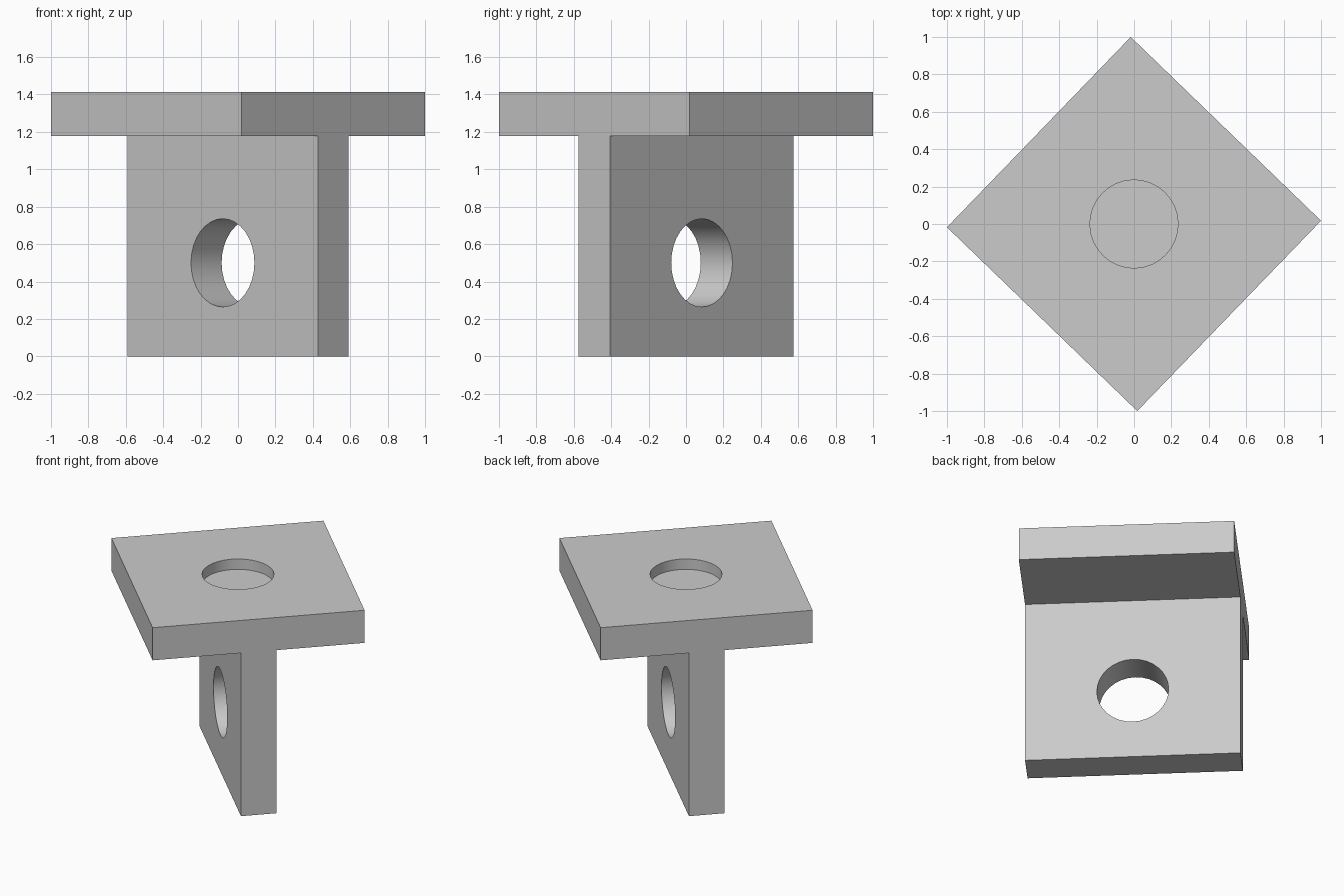
import bpy, bmesh, math
from mathutils import Matrix

cube = bpy.data.objects.get("Cube")
if cube:
    bpy.data.objects.remove(cube, do_unlink=True)

SIDE = 1.4144             # plate side, also the overall height
H = SIDE / 2
T = SIDE / 6              # thickness of both walls
RADIUS = SIDE / 6         # hole radius
RECESS = 0.075            # depth of the blind hole in the top
TURN = Matrix.Rotation(math.radians(46), 4, 'Z')

grey = bpy.data.materials.new("plain grey")
grey.use_nodes = True
color = (0.6, 0.6, 0.6, 1)
grey.diffuse_color = color
grey.node_tree.nodes["Principled BSDF"].inputs["Base Color"].default_value = color


def make_object(name, bm):
    bmesh.ops.recalc_face_normals(bm, faces=bm.faces[:])
    mesh = bpy.data.meshes.new(name)
    bm.to_mesh(mesh)
    bm.free()
    mesh.materials.append(grey)
    obj = bpy.data.objects.new(name, mesh)
    bpy.context.collection.objects.link(obj)
    return obj


def drill(target, name, depth, placement):
    """Cut a round hole with a cylinder, then discard the cylinder."""
    bm = bmesh.new()
    bmesh.ops.create_cone(bm, cap_ends=True, segments=32, radius1=RADIUS,
                          radius2=RADIUS, depth=depth, matrix=TURN @ placement)
    cutter = make_object(name, bm)
    cutter.hide_render = True
    mod = target.modifiers.new(name, 'BOOLEAN')
    mod.operation = 'DIFFERENCE'
    mod.solver = 'EXACT'
    mod.object = cutter
    bpy.context.view_layer.objects.active = target
    bpy.ops.object.modifier_apply(modifier=mod.name)
    bpy.data.objects.remove(cutter, do_unlink=True)


# T-shaped bracket: profile extruded along its length
half_profile = [(T / 2, 0), (T / 2, SIDE - T), (H, SIDE - T), (H, SIDE)]
profile = half_profile + [(-x, z) for x, z in reversed(half_profile)]
bm = bmesh.new()
face = bm.faces.new([bm.verts.new((x, -H, z)) for x, z in profile])
extruded = bmesh.ops.extrude_face_region(bm, geom=[face])["geom"]
bmesh.ops.translate(bm, vec=(0, SIDE, 0),
                    verts=[g for g in extruded if isinstance(g, bmesh.types.BMVert)])
bm.transform(TURN)
bracket = make_object("t_bracket", bm)

# Through hole in the upright wall and shallow recess in the top plate
drill(bracket, "wall_hole_cutter", 1.0,
      Matrix.Translation((0, 0, 0.5)) @ Matrix.Rotation(math.pi / 2, 4, 'Y'))
drill(bracket, "top_recess_cutter", 2 * RECESS, Matrix.Translation((0, 0, SIDE)))

# Smooth hole walls, sharp edges elsewhere
bpy.ops.object.select_all(action='DESELECT')
bracket.select_set(True)
bpy.context.view_layer.objects.active = bracket
bpy.ops.object.shade_smooth_by_angle(angle=math.radians(30))
